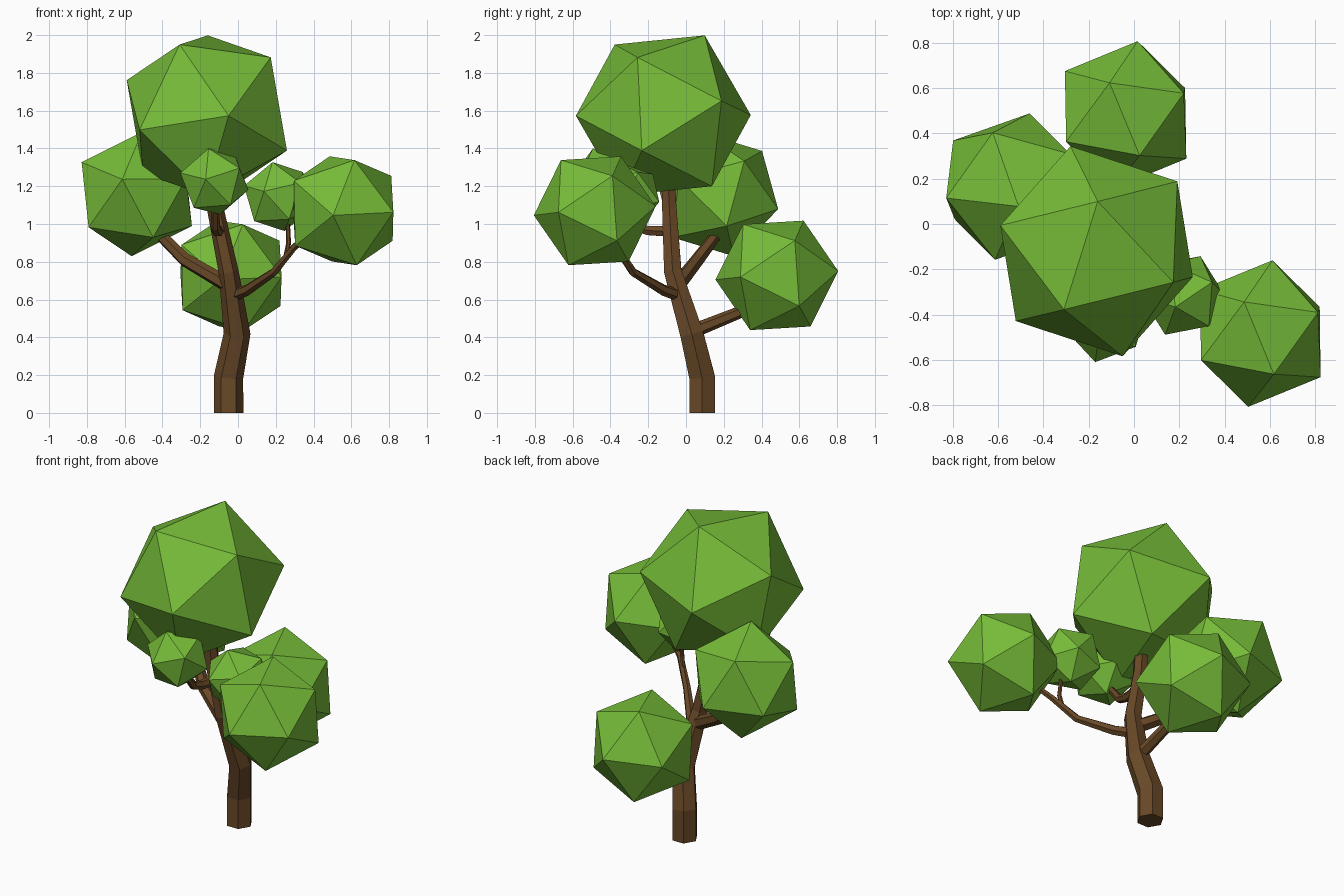
import bpy, bmesh, math
from mathutils import Vector, Matrix

if "Cube" in bpy.data.objects:
    bpy.data.objects.remove(bpy.data.objects["Cube"])


def material(name, rgb):
    m = bpy.data.materials.new(name)
    m.diffuse_color = (*rgb, 1)
    m.use_nodes = True
    m.node_tree.nodes["Principled BSDF"].inputs["Base Color"].default_value = m.diffuse_color
    return m


leaf = material("leaf_green", (0.18, 0.50, 0.04))
bark = material("bark_brown", (0.14, 0.065, 0.02))


def finish(name, bm, mat):
    bmesh.ops.recalc_face_normals(bm, faces=bm.faces[:])
    mesh = bpy.data.meshes.new(name)
    bm.to_mesh(mesh)
    bm.free()
    mesh.materials.append(mat)
    ob = bpy.data.objects.new(name, mesh)
    bpy.context.collection.objects.link(ob)


def frame(a, b):
    # orthonormal axes from two neighbouring corner directions
    z = Vector(a).normalized()
    b = Vector(b)
    x = (b - z * b.dot(z)).normalized()
    return Matrix((x, z.cross(x), z)).transposed()


def foliage(name, center, radius, a, b):
    # icosahedron turned so that two neighbouring corners point along a and b
    bm = bmesh.new()
    bmesh.ops.create_icosphere(bm, subdivisions=1, radius=radius)
    bm.verts.ensure_lookup_table()
    v0 = bm.verts[0]
    v1 = v0.link_edges[0].other_vert(v0)
    rot = frame(a, b) @ frame(v0.co, v1.co).transposed()
    bmesh.ops.transform(bm, matrix=Matrix.Translation(center) @ rot.to_4x4(), verts=bm.verts[:])
    finish(name, bm, leaf)


def limb(name, points, side=(1, 0, 0), n=6):
    # tapered hexagonal tube through (x, y, z, radius) points
    bm = bmesh.new()
    pts = [Vector(p[:3]) for p in points]
    rings = []
    for i, p in enumerate(pts):
        t = Vector()
        if i > 0:
            t += (p - pts[i - 1]).normalized()
        if i < len(pts) - 1:
            t += (pts[i + 1] - p).normalized()
        if i == 0 and p.z == 0:
            t = Vector((0, 0, 1))
        m = frame(t, side)
        r = points[i][3]
        rings.append([bm.verts.new(p + m @ Vector((r * math.cos(k * math.tau / n),
                                                   r * math.sin(k * math.tau / n), 0)))
                      for k in range(n)])
    for lo, hi in zip(rings, rings[1:]):
        for k in range(n):
            bm.faces.new((lo[k], lo[(k + 1) % n], hi[(k + 1) % n], hi[k]))
    bm.faces.new(rings[0])
    bm.faces.new(rings[-1])
    finish(name, bm, bark)


# trunk
limb("trunk", [(-.05, .085, 0, .078), (-.05, .085, .19, .078), (-.005, .03, .42, .071),
               (-.05, -.07, .75, .053), (-.12, -.088, 1.08, .044), (-.14, -.10, 1.35, .038)])

# branches
up = (0, 0, 1)
limb("left_branch", [(-.04, -.05, .67, .042), (-.28, .06, .81, .037),
                     (-.40, .15, .93, .032), (-.47, .16, 1.05, .028)], up)
limb("back_branch", [(-.005, .03, .43, .038), (-.02, .29, .535, .032), (-.035, .45, .62, .028)], up)
limb("right_branch", [(-.03, -.03, .62, .034), (.05, -.12, .65, .030), (.19, -.28, .745, .023),
                      (.30, -.37, .88, .019), (.42, -.43, .97, .016)], up)
limb("right_twig", [(.255, -.335, .83, .014), (.268, -.345, .90, .013), (.262, -.33, 1.04, .011)])
limb("front_branch", [(-.10, -.08, .96, .032), (-.115, -.20, .965, .028),
                      (-.12, -.27, .985, .025), (-.12, -.38, 1.12, .020)])

# leaf clusters
foliage("crown_leaves", (-.165, -.12, 1.575), .477, (.005, .22, .425), (-.145, -.265, .365))
foliage("right_leaves", (.557, -.483, 1.07), .328, (.06, -.18, .27), (-.05, -.322, -.014))
foliage("left_leaves", (-.536, .165, 1.158), .341, (-.077, -.324, .079), (-.292, -.05, .169))
foliage("back_leaves", (-.037, .481, .728), .33, (-.07, .14, .287), (.0525, .327, .025))
foliage("front_small_leaves", (-.125, -.425, 1.225), .19, (-.045, -.18, .012), (-.036, -.09, .17))
foliage("right_small_leaves", (.215, -.315, 1.145), .192, (-.032, -.05, .18), (-.078, -.172, .04))
